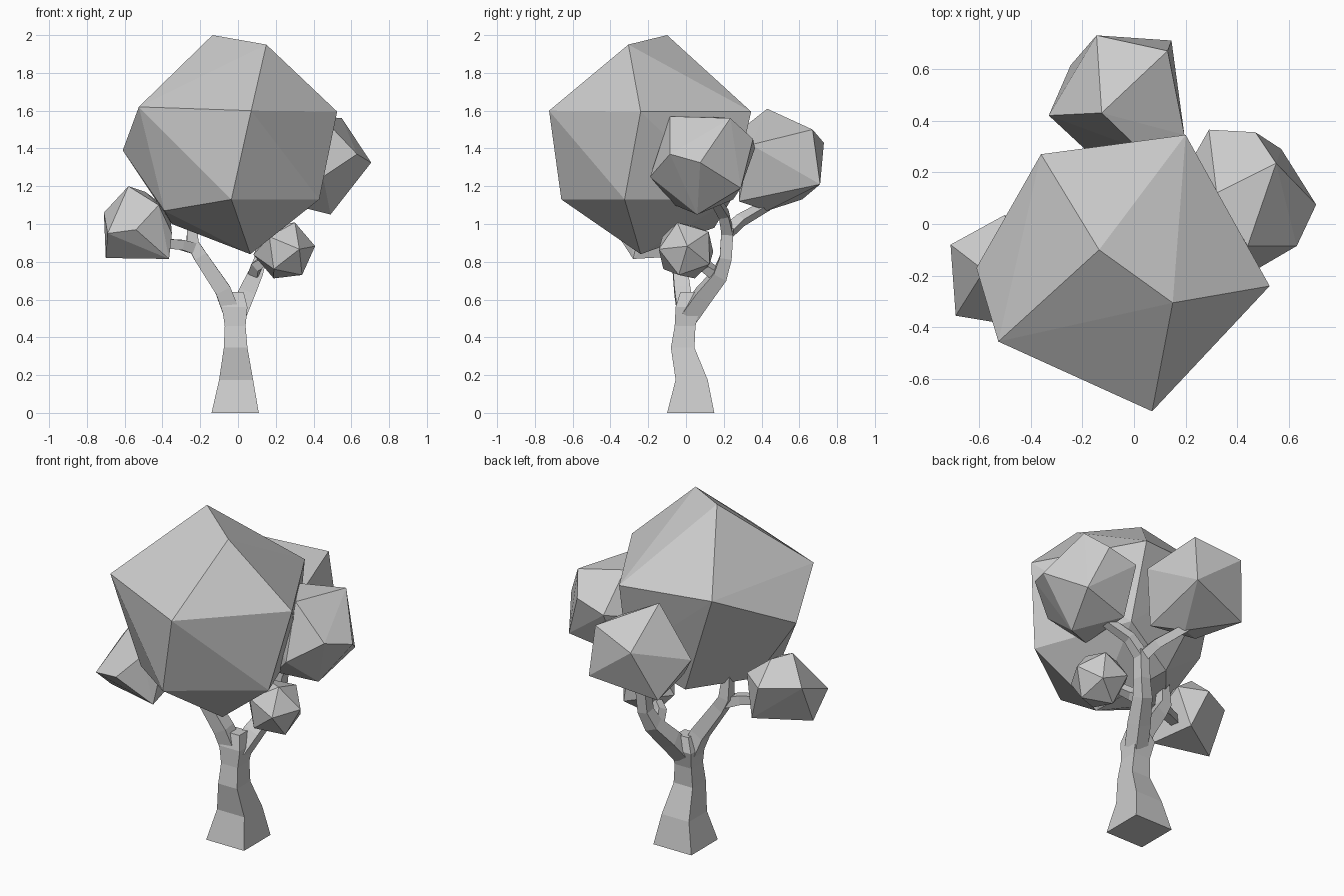
import bpy, bmesh
from mathutils import Vector, Matrix, Euler

grey = bpy.data.materials.new("plain_grey")
grey.diffuse_color = (0.6, 0.6, 0.6, 1)


def finish(name, bm):
    bmesh.ops.recalc_face_normals(bm, faces=bm.faces[:])
    me = bpy.data.meshes.new(name)
    bm.to_mesh(me)
    bm.free()
    me.materials.append(grey)
    ob = bpy.data.objects.new(name, me)
    bpy.context.collection.objects.link(ob)
    return ob


def foliage(name, corners):
    """Faceted clump: convex hull around its corner points."""
    bm = bmesh.new()
    for c in corners:
        bm.verts.new(c)
    res = bmesh.ops.convex_hull(bm, input=bm.verts[:])
    loose = [v for v in bm.verts if not v.link_faces]
    bmesh.ops.delete(bm, geom=loose, context='VERTS')
    return finish(name, bm)


def skin(name, rings):
    """Close a run of four-sided rings into a solid."""
    bm = bmesh.new()
    loops = [[bm.verts.new(p) for p in r] for r in rings]
    for a, b in zip(loops, loops[1:]):
        for i in range(4):
            j = (i + 1) % 4
            bm.faces.new((a[i], a[j], b[j], b[i]))
    bm.faces.new(loops[0])
    bm.faces.new(loops[-1])
    return finish(name, bm)


def limb(name, path):
    """Square tube along (x, y, z, half width) points."""
    pts = [Vector(p[:3]) for p in path]
    rings = []
    for i, p in enumerate(pts):
        d = (pts[min(i + 1, len(pts) - 1)] - pts[max(i - 1, 0)]).normalized()
        u = Vector((0, 1, 0))
        u = (u - d * u.dot(d)).normalized()
        v = d.cross(u)
        w = path[i][3]
        rings.append([p + u * w * a + v * w * b
                      for a, b in ((1, 1), (-1, 1), (-1, -1), (1, -1))])
    return skin(name, rings)


# Trunk: x0, x1, y0, y1, z per ring
trunk = [(-.14, .11, -.10, .15, 0), (-.10, .08, -.055, .115, .175),
         (-.075, .05, -.08, .045, .345), (-.07, .04, -.06, .05, .46),
         (-.085, .05, -.055, .075, .56), (-.05, .03, -.03, .05, .64)]
skin("trunk", [[(x0, y0, z), (x1, y0, z), (x1, y1, z), (x0, y1, z)]
               for x0, x1, y0, y1, z in trunk])

# Branches
limb("left_branch", [(-.03, 0, .52, .045), (-.08, -.02, .65, .042),
                     (-.2, -.04, .83, .036), (-.24, -.04, .9, .032),
                     (-.25, -.05, 1.1, .02)])
limb("left_twig", [(-.23, -.04, .87, .03), (-.3, -.08, .89, .027),
                   (-.45, -.15, .9, .022)])
limb("back_branch", [(0, .02, .52, .045), (.04, .09, .62, .045),
                     (.09, .18, .73, .038), (.12, .21, .82, .032),
                     (.13, .22, .98, .032)])
limb("back_twig", [(.13, .21, .95, .03), (.08, .29, 1.02, .026),
                   (-.02, .43, 1.1, .022)])
limb("right_twig", [(.13, .22, .95, .03), (.2, .2, 1.05, .026),
                    (.36, .14, 1.15, .022)])
limb("low_twig", [(.08, .16, .73, .028), (.1, .1, .78, .026),
                  (.2, .03, .84, .02)])

# Foliage clumps
foliage("main_crown", [
    (-.135, -.10, 2.0), (.15, -.305, 1.95), (.07, -.725, 1.6),
    (-.525, -.455, 1.62), (.525, -.24, 1.595), (.2, .345, 1.595),
    (-.36, .27, 1.62), (-.61, -.17, 1.39), (-.035, -.66, 1.13),
    (.43, -.325, 1.13), (.065, -.24, .84), (-.39, -.36, 1.07),
    (-.35, -.15, 1.0), (-.1, .15, .98), (.22, .24, 1.13)])
foliage("right_clump", [
    (.55, .235, 1.56), (.44, -.085, 1.57), (.705, .075, 1.325),
    (.63, -.085, 1.37), (.45, -.19, 1.25), (.49, .06, 1.05),
    (.57, .29, 1.19), (.47, .355, 1.45), (.29, .365, 1.4),
    (.32, .12, 1.57), (.14, .1, 1.32), (.29, -.06, 1.1), (.28, .25, 1.13)])
foliage("back_clump", [
    (-.125, .43, 1.61), (.13, .67, 1.5), (-.145, .73, 1.43),
    (.145, .71, 1.21), (-.33, .42, 1.32), (-.245, .615, 1.13),
    (0, .43, 1.07), (.195, .345, 1.42), (-.19, .29, 1.15),
    (.12, .28, 1.12), (.02, .29, 1.5)])
foliage("left_clump", [
    (-.58, -.18, 1.2), (-.49, -.1, 1.17), (-.71, -.08, 1.06),
    (-.69, -.355, .95), (-.70, -.2, .82), (-.54, -.38, .97),
    (-.5, .035, 1.05), (-.365, -.28, .815), (-.42, -.02, .83),
    (-.36, -.06, 1.07), (-.35, -.25, .95), (-.42, -.3, 1.1)])

bm = bmesh.new()
bmesh.ops.create_icosphere(
    bm, subdivisions=1, radius=.165,
    matrix=Matrix.Translation((.245, 0, .86)) @ Euler((.35, .3, .2)).to_matrix().to_4x4())
finish("small_clump", bm)
